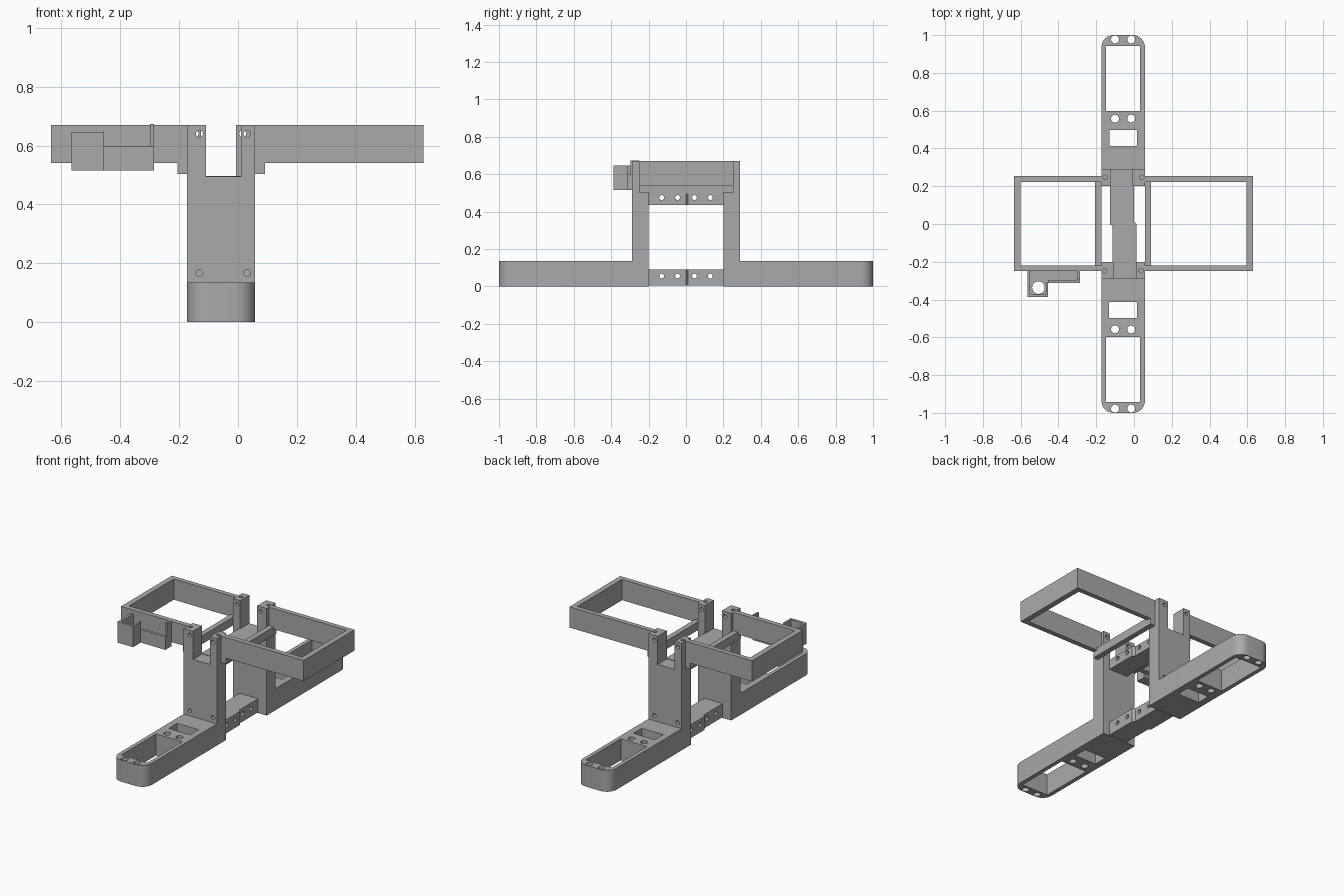
import bpy, bmesh, math
from mathutils import Matrix, Vector

if "Cube" in bpy.data.objects:
    bpy.data.objects.remove(bpy.data.objects["Cube"], do_unlink=True)

grey = bpy.data.materials.new("plain grey")
grey.use_nodes = True
GREY = (0.4, 0.4, 0.4, 1)
grey.diffuse_color = GREY
grey.node_tree.nodes["Principled BSDF"].inputs["Base Color"].default_value = GREY

MID = -0.0575  # x of the stand's centre line


def prism(name, pts, axis, lo, hi):
    """Extrude a 2D outline along an axis: z uses (x, y), y uses (x, z), x uses (y, z)."""
    place = {"z": lambda a, b, h: (a, b, h),
             "y": lambda a, b, h: (a, h, b),
             "x": lambda a, b, h: (h, a, b)}[axis]
    bm = bmesh.new()
    low = [bm.verts.new(place(a, b, lo)) for a, b in pts]
    high = [bm.verts.new(place(a, b, hi)) for a, b in pts]
    bm.faces.new(low)
    bm.faces.new(high)
    for i in range(len(pts)):
        j = (i + 1) % len(pts)
        bm.faces.new((low[i], low[j], high[j], high[i]))
    bmesh.ops.recalc_face_normals(bm, faces=bm.faces)
    mesh = bpy.data.meshes.new(name)
    bm.to_mesh(mesh)
    bm.free()
    mesh.materials.append(grey)
    obj = bpy.data.objects.new(name, mesh)
    bpy.context.collection.objects.link(obj)
    return obj


def rect(x0, y0, x1, y1):
    return [(x0, y0), (x1, y0), (x1, y1), (x0, y1)]


def box(name, x0, x1, y0, y1, z0, z1):
    return prism(name, rect(x0, y0, x1, y1), "z", z0, z1)


def hole(axis, a, b, r, lo, hi, n=20):
    ring = [(a + r * math.cos(2 * math.pi * i / n), b + r * math.sin(2 * math.pi * i / n)) for i in range(n)]
    return prism("hole_cutter", ring, axis, lo, hi)


def cut(obj, cutters):
    """Subtract the cutters, bake the result and discard the cutters."""
    for c in cutters:
        c.hide_render = True
        mod = obj.modifiers.new("cut", "BOOLEAN")
        mod.operation, mod.solver, mod.object = "DIFFERENCE", "EXACT", c
    bpy.context.view_layer.update()
    deps = bpy.context.evaluated_depsgraph_get()
    mesh = bpy.data.meshes.new_from_object(obj.evaluated_get(deps))
    obj.modifiers.clear()
    obj.data = mesh
    for c in cutters:
        bpy.data.objects.remove(c, do_unlink=True)


def smooth(obj):
    bpy.ops.object.select_all(action="DESELECT")
    obj.select_set(True)
    bpy.context.view_layer.objects.active = obj
    bpy.ops.object.shade_smooth_by_angle(angle=math.radians(30))


X0, X1 = -0.173, 0.058
half = []

# Foot: rounded outer end, long slot, small slot and holes
R = 0.065
outline = [(X1, -0.2), (X0, -0.2)]
for cx, start in ((X0 + R, 180), (X1 - R, 270)):
    for k in range(9):
        t = math.radians(start + k * 90 / 8)
        outline.append((cx + R * math.cos(t), -1 + R + R * math.sin(t)))
foot = prism("front_foot", outline, "z", 0, 0.135)
tools = [box("slot_cutter", -0.148, 0.033, -0.943, -0.598, -0.1, 0.3),
         box("slot_cutter", -0.132, 0.016, -0.497, -0.413, -0.1, 0.3)]
for hx in (MID - 0.043, MID + 0.043):
    tools += [hole("z", hx, y, 0.021, -0.1, 0.3) for y in (-0.558, -0.977)]
cut(foot, tools)
half.append(foot)

# Upright: forked top with bolt holes
fork = [(X0, 0.135), (X1, 0.135), (X1, 0.67), (0.01, 0.67), (0.01, 0.494),
        (-0.108, 0.494), (-0.108, 0.67), (X0, 0.67)]
upright = prism("front_upright", fork, "y", -0.29, -0.2)
tools = []
for hx in (-0.131, 0.031):
    tools += [hole("y", hx, 0.64, 0.012, -0.4, -0.1), hole("y", hx, 0.167, 0.012, -0.4, -0.24)]
tools += [hole("z", hx, -0.247, 0.012, 0.655, 0.8) for hx in (-0.156, 0.037)]
cut(upright, tools)
half.append(upright)

# Tongues joining the two halves, with cross holes
tongue = [(-0.114, -0.2), (0.013, -0.2), (0.013, 0), (-0.001, 0.012), (-0.001, 0), (-0.114, 0)]
for name, z0, z1, hz in (("front_lower_tongue", 0.005, 0.09, 0.055), ("front_upper_tongue", 0.435, 0.497, 0.475)):
    t = prism(name, tongue, "z", z0, z1)
    cut(t, [hole("x", y, hz, 0.013, -0.4, 0.4) for y in (-0.13, -0.045)])
    half.append(t)

# Back half: the front half turned round the centre line
turn = Matrix.Translation(Vector((MID, 0, 0))) @ Matrix.Rotation(math.pi, 4, "Z") @ Matrix.Translation(Vector((-MID, 0, 0)))
for obj in half:
    twin = obj.copy()
    twin.data = obj.data.copy()
    twin.data.transform(turn)
    twin.name = obj.name.replace("front", "back")
    bpy.context.collection.objects.link(twin)
    smooth(obj)
    smooth(twin)

# Side frames: open trays with a lower cross bar by the uprights
for side, xin, xout, s in (("left", X1, 0.63, 1), ("right", X0, -0.635, -1)):
    wall = xout - 0.034 * s
    prism(side + "_frame",
          [(xin, -0.25), (xout, -0.25), (xout, 0.253), (xin, 0.253),
           (xin, 0.223), (wall, 0.223), (wall, -0.219), (xin, -0.219)], "z", 0.54, 0.67)
    box(side + "_cross_bar", *sorted((xin, xin + 0.033 * s)), -0.25, 0.253, 0.503, 0.555)

# Holder on the right frame: socket with a round hole, tray and end plate
BX0, BX1, BX2 = -0.565, -0.455, -0.285
floor = box("socket_floor", BX0, BX1, -0.387, -0.25, 0.515, 0.53)
cut(floor, [hole("z", -0.506, -0.337, 0.033, 0.4, 0.7, 28)])
smooth(floor)
box("socket_outer_wall", BX0, BX0 + 0.015, -0.387, -0.25, 0.53, 0.645)
box("socket_front_wall", BX0 + 0.015, BX1, -0.387, -0.372, 0.53, 0.645)
box("socket_inner_wall", BX1 - 0.012, BX1, -0.372, -0.31, 0.53, 0.645)
box("tray_floor", BX1, BX2, -0.312, -0.25, 0.515, 0.53)
box("tray_front_wall", BX1, BX2, -0.312, -0.296, 0.53, 0.597)
box("tray_end_plate", BX2 - 0.013, BX2, -0.296, -0.25, 0.53, 0.673)
